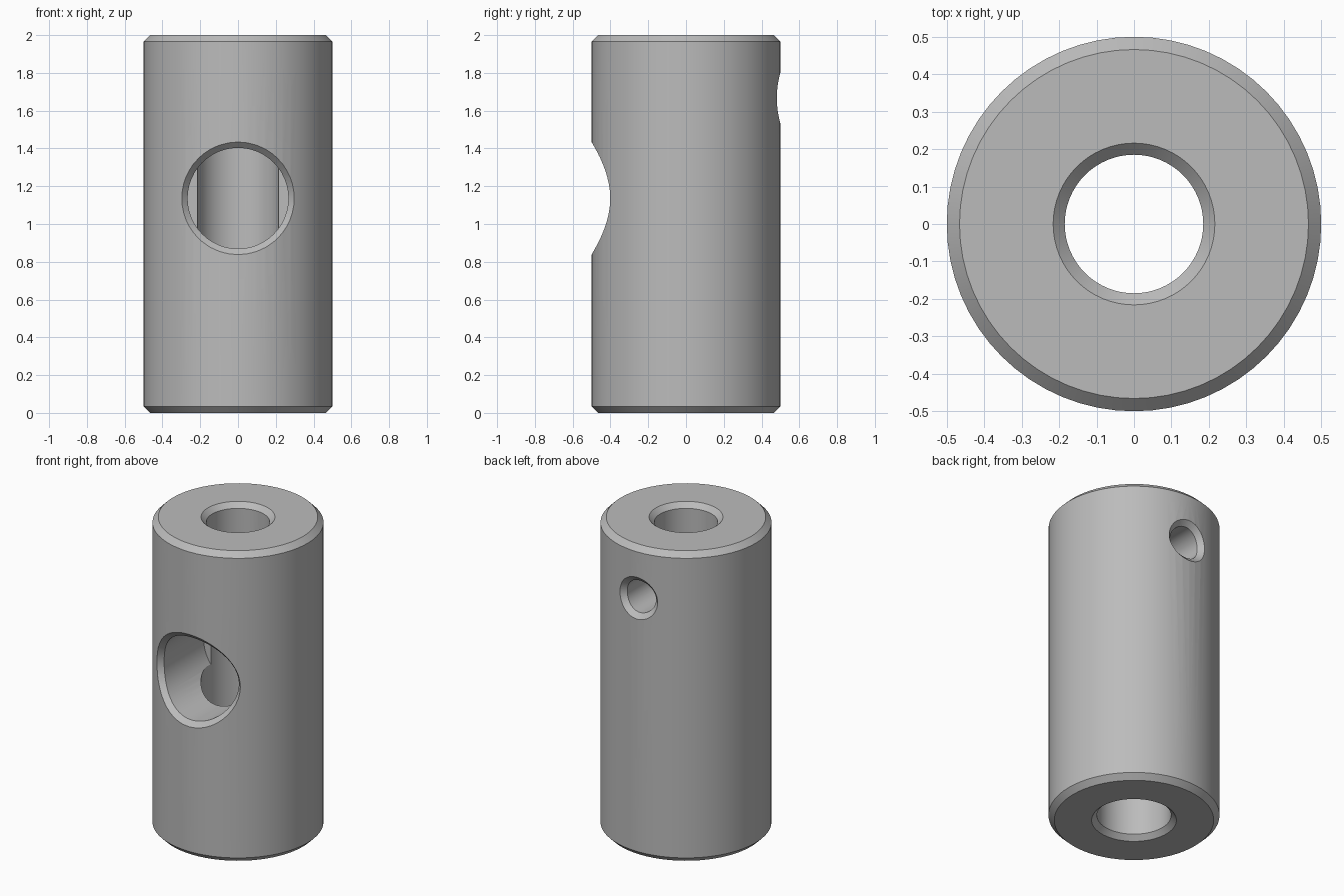
import bpy, bmesh
from math import cos, sin, tau, sqrt, radians

cube = bpy.data.objects.get("Cube")
if cube:
    bpy.data.objects.remove(cube, do_unlink=True)

HEIGHT, RADIUS = 2.0, 0.5

grey = bpy.data.materials.new("plain_grey")
grey.use_nodes = True
grey.diffuse_color = (0.5, 0.5, 0.5, 1)
grey.node_tree.nodes["Principled BSDF"].inputs["Base Color"].default_value = (0.5, 0.5, 0.5, 1)


def finish(bm, name):
    bmesh.ops.recalc_face_normals(bm, faces=bm.faces)
    mesh = bpy.data.meshes.new(name)
    bm.to_mesh(mesh)
    bm.free()
    mesh.materials.append(grey)
    obj = bpy.data.objects.new(name, mesh)
    bpy.context.collection.objects.link(obj)
    return obj


def bridge(bm, a, b):
    n = len(a)
    for i in range(n):
        j = (i + 1) % n
        bm.faces.new((a[i], a[j], b[j], b[i]))


def lathe(name, profile, steps):
    """Spin a closed (radius, z) profile about the z axis."""
    bm = bmesh.new()
    rings = [[bm.verts.new((r * cos(tau * i / steps), r * sin(tau * i / steps), z))
              for i in range(steps)] for r, z in profile]
    for a, b in zip(rings, rings[1:] + rings[:1]):
        bridge(bm, a, b)
    return finish(bm, name)


def cross_hole(name, side, z, rim, bore, end, chamfer=0.03, steps=48):
    """Cutter for a radial hole whose chamfer follows the curved wall."""
    bm = bmesh.new()

    def ring(r, depth):
        verts = []
        for i in range(steps):
            c, s = cos(tau * i / steps), sin(tau * i / steps)
            wall = sqrt(RADIUS ** 2 - (rim * c) ** 2)
            y = end if depth is None else side * (wall - depth)
            verts.append(bm.verts.new((r * c, y, z + r * s)))
        return verts

    rings = [ring(2 * rim - bore, -chamfer), ring(rim, 0), ring(bore, chamfer), ring(bore, None)]
    for a, b in zip(rings, rings[1:]):
        bridge(bm, a, b)
    # outer cap as a fan, flat inner cap
    tip = bm.verts.new((0, side * (RADIUS + 0.1), z))
    for i in range(steps):
        bm.faces.new((rings[0][i], rings[0][(i + 1) % steps], tip))
    bm.faces.new(rings[-1])
    obj = finish(bm, name)
    obj.hide_render = True
    return obj


# Chamfered sleeve with a stepped bore: wide below, narrow above
edge, lip, wide, narrow, step = 0.034, 0.031, 0.217, 0.185, 1.42
sleeve = lathe("sleeve", [
    (RADIUS - edge, 0), (RADIUS, edge), (RADIUS, HEIGHT - edge), (RADIUS - edge, HEIGHT),
    (narrow + lip, HEIGHT), (narrow, HEIGHT - lip), (narrow, step),
    (wide, step), (wide, lip), (wide + lip, 0)], 64)

# Large front window and small rear screw hole
cutters = [cross_hole("front_window_cutter", -1, 1.136, 0.298, 0.267, 0.03),
           cross_hole("rear_hole_cutter", 1, 1.667, 0.135, 0.103, 0.0)]

bpy.context.view_layer.objects.active = sleeve
sleeve.select_set(True)
for cutter in cutters:
    mod = sleeve.modifiers.new(cutter.name, "BOOLEAN")
    mod.operation, mod.solver, mod.object = "DIFFERENCE", "EXACT", cutter
    bpy.ops.object.modifier_apply(modifier=mod.name)
    bpy.data.objects.remove(cutter, do_unlink=True)

bpy.ops.object.shade_smooth_by_angle(angle=radians(25))
